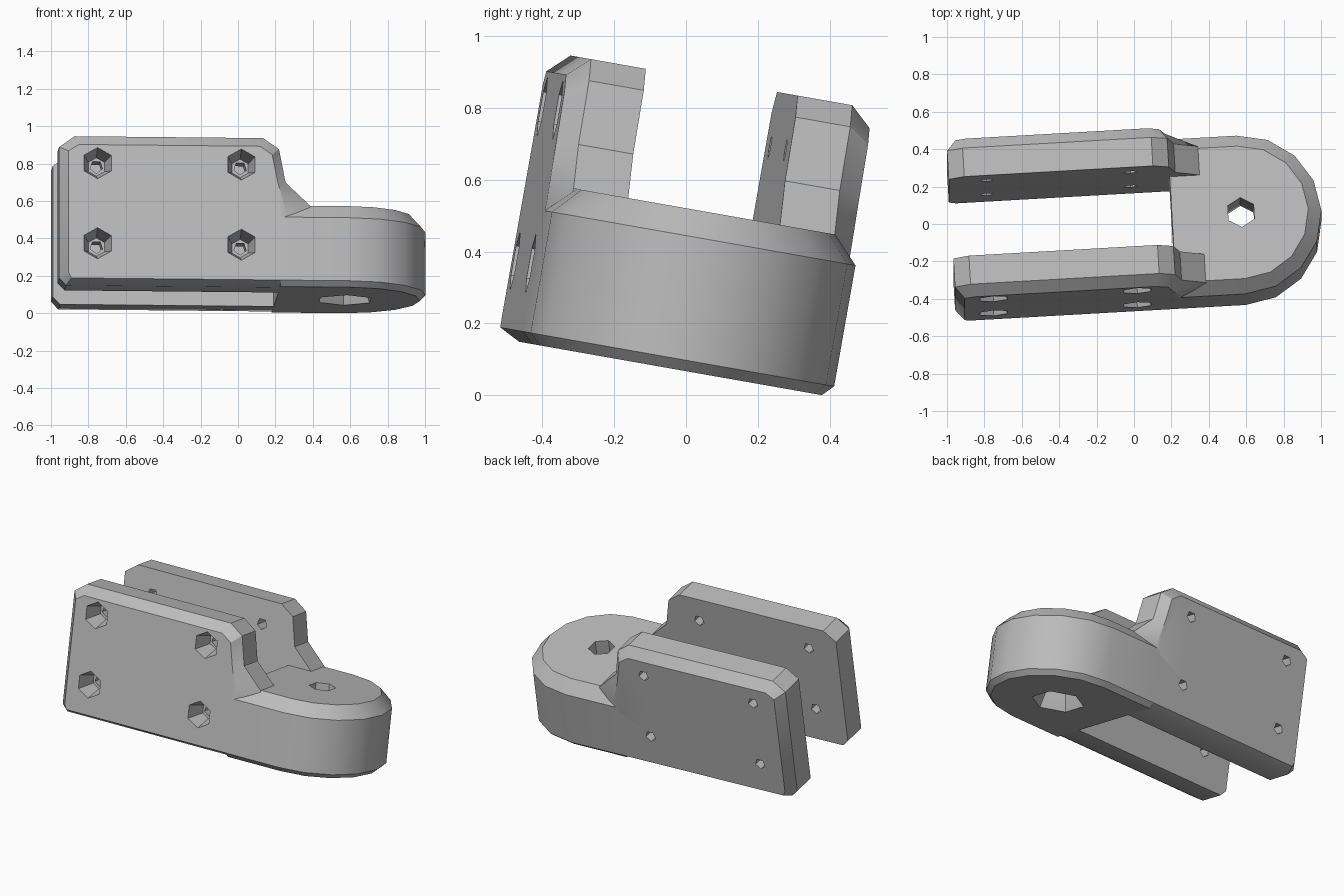
import bpy
import bmesh
from math import radians, cos, sin, pi
from mathutils import Matrix

if "Cube" in bpy.data.objects:
    bpy.data.objects.remove(bpy.data.objects["Cube"])

grey = bpy.data.materials.new("light_grey")
grey.use_nodes = True
colour = (0.5, 0.5, 0.5, 1)
grey.diffuse_color = colour
grey.node_tree.nodes["Principled BSDF"].inputs["Base Color"].default_value = colour

# The whole bracket leans back and is turned slightly
POSE = (Matrix.Rotation(radians(-10), 4, "X") @ Matrix.Rotation(radians(3.3), 4, "Z")
        @ Matrix.Translation((0, -0.06, 0.066)))

LENGTH_END, STEP = -0.983, 0.2
HALF, GAP, CHAMFER = 0.43, 0.215, 0.06
NOSE_X, BODY_TOP, TOP = 0.57, 0.447, 0.81


def finish(name, bm):
    bmesh.ops.recalc_face_normals(bm, faces=bm.faces)
    mesh = bpy.data.meshes.new(name)
    bm.to_mesh(mesh)
    bm.free()
    mesh.materials.append(grey)
    obj = bpy.data.objects.new(name, mesh)
    bpy.context.collection.objects.link(obj)
    return obj


def loft(name, rings):
    """Skin a stack of equal-length rings and cap both ends."""
    bm = bmesh.new()
    loops = [[bm.verts.new(p) for p in ring] for ring in rings]
    n = len(loops[0])
    for a, b in zip(loops, loops[1:]):
        for i in range(n):
            j = (i + 1) % n
            bm.faces.new((a[i], a[j], b[j], b[i]))
    bm.faces.new(loops[0])
    bm.faces.new(loops[-1])
    return finish(name, bm)


def drill(obj, centre, axis, r1, r2, depth, sides):
    """Cut a tapered hole whose middle is at centre."""
    bm = bmesh.new()
    bmesh.ops.create_cone(bm, cap_ends=True, segments=sides, radius1=r1,
                          radius2=r2, depth=depth)
    turn = Matrix.Rotation(radians(-90), 4, "X") if axis == "Y" else Matrix()
    bm.transform(Matrix.Translation(centre) @ turn)
    cutter = finish("hole_cutter", bm)
    cutter.hide_render = True
    mod = obj.modifiers.new("hole", "BOOLEAN")
    mod.operation, mod.solver, mod.object = "DIFFERENCE", "EXACT", cutter
    bpy.context.view_layer.objects.active = obj
    bpy.ops.object.modifier_apply(modifier=mod.name)
    bpy.data.objects.remove(cutter)


# Rounded nose with chamfered rims
def nose_ring(z, inset):
    r = HALF - inset
    arc = [(NOSE_X + r * cos(a), r * sin(a), z)
           for a in (pi * (i / 8 - 0.5) for i in range(9))]
    return [(STEP, -r, z)] + arc + [(STEP, r, z)]


nose = loft("rounded_nose", [nose_ring(0, 0.03), nose_ring(0.03, 0),
                             nose_ring(BODY_TOP - 0.075, 0), nose_ring(BODY_TOP, 0.07)])
drill(nose, (NOSE_X, 0, 0.25), "Z", 0.08, 0.08, 1, 6)
drill(nose, (NOSE_X, 0, 0.09), "Z", 0.16, 0.08, 0.2, 6)

# Side plates: inner profile, and the smaller profile of the chamfered outer face
inner = [(LENGTH_END, 0.04), (-0.945, 0), (STEP, 0), (STEP, 0.4), (0.36, 0.4),
         (0.36, BODY_TOP), (0.23, 0.57), (0.195, 0.75), (0.11, TOP),
         (-0.9, TOP), (LENGTH_END, 0.75)]
outer = [(-0.935, 0.06), (-0.92, 0.03), (STEP, 0.03), (STEP, 0.34), (0.21, 0.35),
         (0.23, 0.4), (0.185, 0.56), (0.155, 0.71), (0.09, 0.755),
         (-0.88, 0.755), (-0.935, 0.72)]


def plate(name, side):
    layers = [(GAP, inner), (HALF - CHAMFER, inner), (HALF, outer)]
    obj = loft(name, [[(x, side * y, z) for x, z in pts] for y, pts in layers])
    for x in (-0.78, -0.01):
        for z in (0.22, 0.655):
            drill(obj, (x, side * 0.32, z), "Y", 0.035, 0.035, 0.6, 5)
            if side < 0:   # countersunk screw heads on the front
                drill(obj, (x, -HALF + 0.05, z), "Y", 0.09, 0.05, 0.14, 6)
    return obj


parts = [nose, plate("front_plate", -1), plate("back_plate", 1)]

# Place the parts and smooth the gentle curves
for obj in parts:
    obj.data.transform(POSE)
    bpy.ops.object.select_all(action="DESELECT")
    obj.select_set(True)
    bpy.context.view_layer.objects.active = obj
    bpy.ops.object.shade_smooth_by_angle(angle=radians(30))
